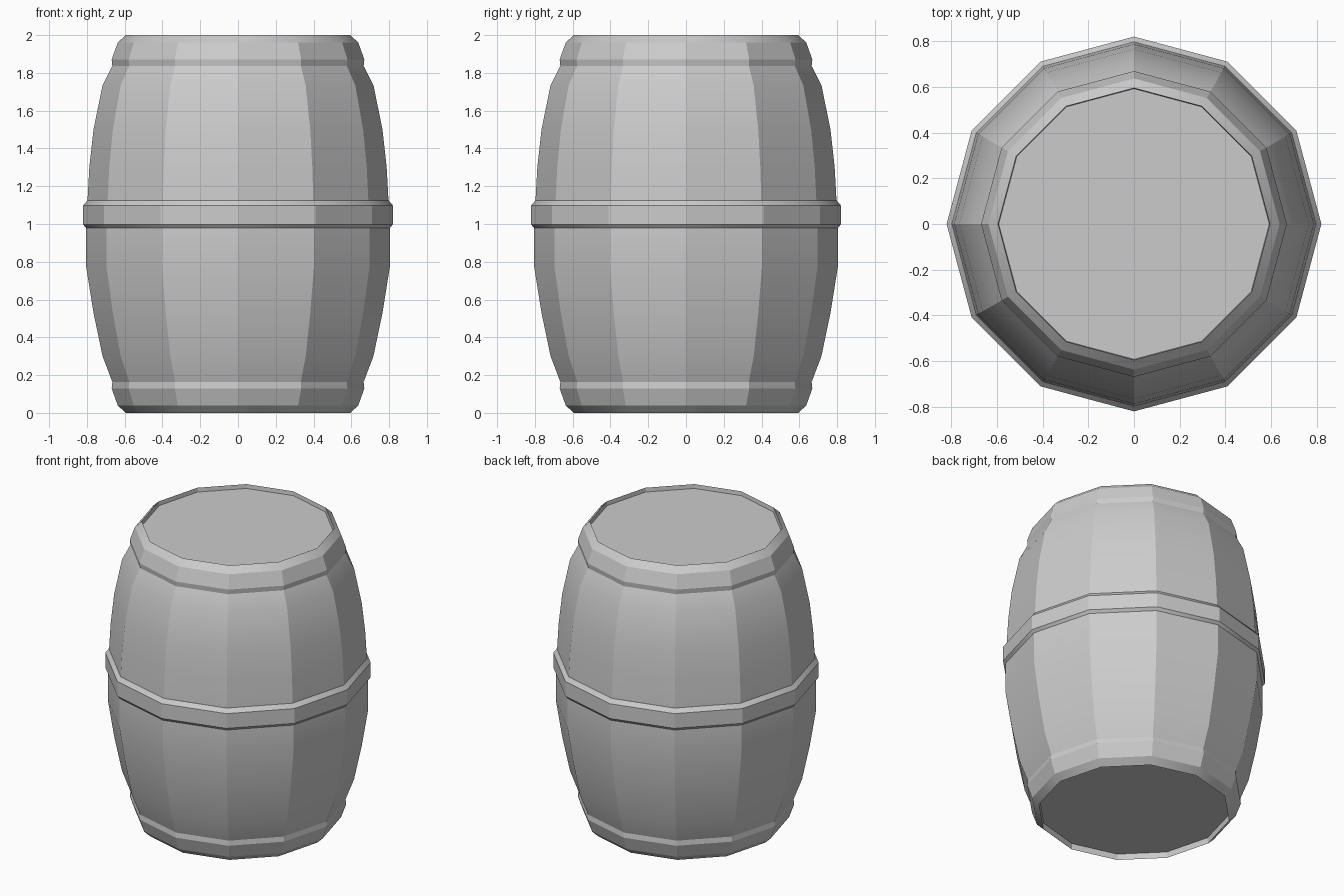
import bpy, bmesh, math

cube = bpy.data.objects.get("Cube")
if cube:
    bpy.data.objects.remove(cube, do_unlink=True)

SIDES = 12

grey = bpy.data.materials.new("plain grey")
grey.use_nodes = True
colour = (0.6, 0.6, 0.6, 1)
grey.diffuse_color = colour
grey.node_tree.nodes["Principled BSDF"].inputs["Base Color"].default_value = colour


def lathe(name, profile, closed=False):
    """Turn a (radius, height) profile, listed bottom to top, around z."""
    bm = bmesh.new()
    rings = [[bm.verts.new((r * math.cos(math.tau * i / SIDES),
                            r * math.sin(math.tau * i / SIDES), z))
              for i in range(SIDES)] for r, z in profile]
    pairs = list(zip(rings, rings[1:]))
    if closed:
        pairs.append((rings[-1], rings[0]))
    else:
        bm.faces.new(rings[0][::-1])
        bm.faces.new(rings[-1])
    for low, high in pairs:
        for i in range(SIDES):
            j = (i + 1) % SIDES
            bm.faces.new((low[i], low[j], high[j], high[i]))
    bmesh.ops.recalc_face_normals(bm, faces=bm.faces)
    mesh = bpy.data.meshes.new(name)
    bm.to_mesh(mesh)
    bm.free()
    mesh.materials.append(grey)
    obj = bpy.data.objects.new(name, mesh)
    bpy.context.collection.objects.link(obj)
    bpy.ops.object.select_all(action='DESELECT')
    obj.select_set(True)
    bpy.context.view_layer.objects.active = obj
    bpy.ops.object.shade_smooth_by_angle(angle=math.radians(25))
    return obj


# Bulging body: recessed end caps, chamfered ends and a slight lip at each rim
rim = [(0.595, 0), (0.637, 0.04), (0.669, 0.13), (0.665, 0.163)]
lower = [(0.717, 0.3), (0.765, 0.53), (0.805, 0.78), (0.805, 0.99)]
upper = [(0.797, 1.12), (0.787, 1.3), (0.765, 1.5), (0.717, 1.735)]
top_rim = [(r, 2 - z) for r, z in reversed(rim)]
bottom_cap = [(0.592, 0.04)]
top_cap = [(0.592, 1.972)]
lathe("barrel_body", bottom_cap + rim + lower + upper + top_rim + top_cap)

# Chamfered hoop around the middle
lathe("middle_hoop", [(0.77, 0.977), (0.803, 0.977), (0.82, 0.998), (0.82, 1.098),
                      (0.797, 1.125), (0.77, 1.125)], closed=True)
